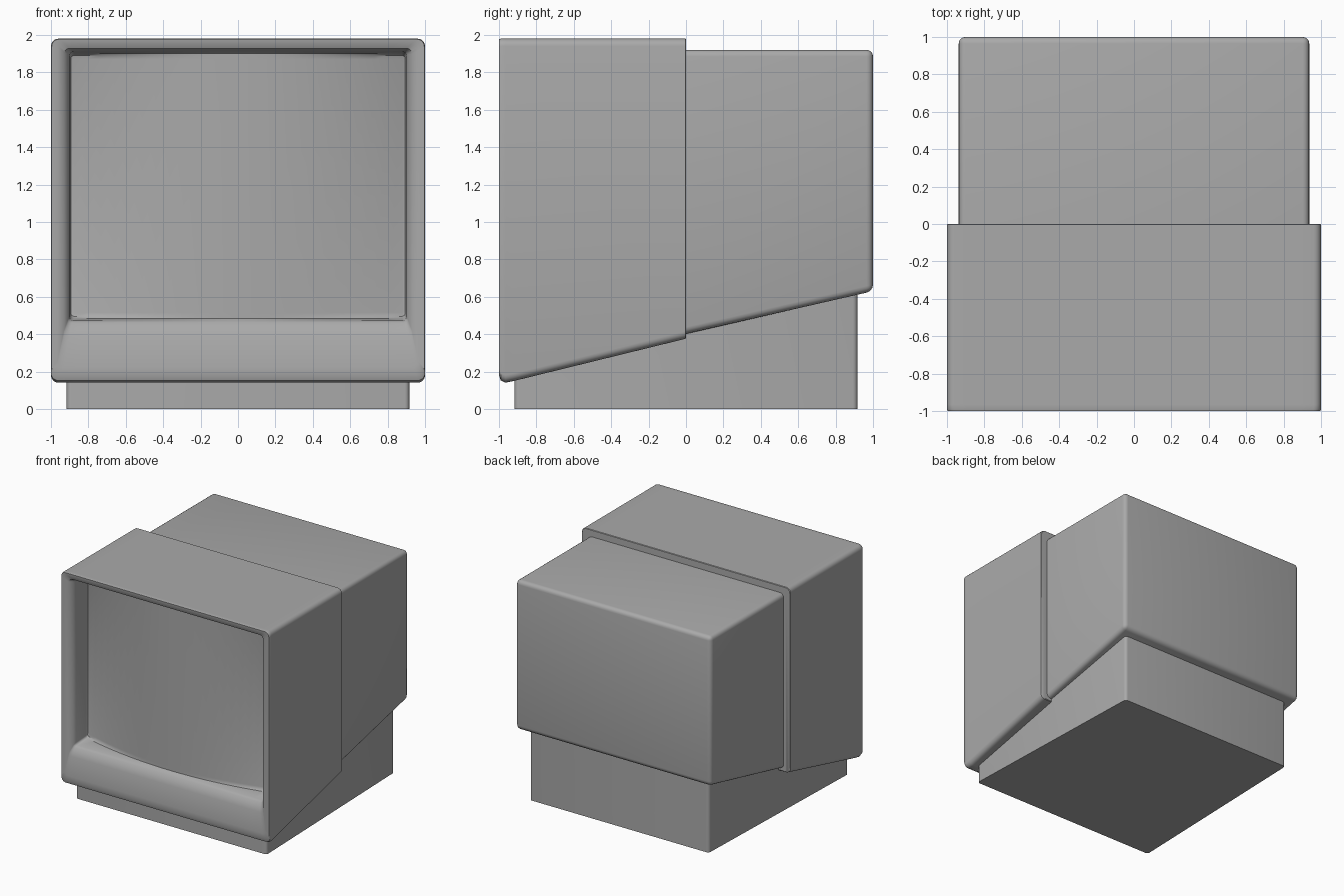
import bpy, bmesh, math

cube = bpy.data.objects.get("Cube")
if cube:
    bpy.data.objects.remove(cube, do_unlink=True)

# One grey plastic for everything
grey = bpy.data.materials.new("grey_plastic")
grey.use_nodes = True
COLOUR = (0.4, 0.4, 0.4, 1)
grey.diffuse_color = COLOUR
grey.node_tree.nodes["Principled BSDF"].inputs["Base Color"].default_value = COLOUR


def finish(name, bm):
    bmesh.ops.recalc_face_normals(bm, faces=bm.faces)
    mesh = bpy.data.meshes.new(name)
    bm.to_mesh(mesh)
    bm.free()
    mesh.materials.append(grey)
    obj = bpy.data.objects.new(name, mesh)
    bpy.context.collection.objects.link(obj)
    bpy.ops.object.select_all(action="DESELECT")
    obj.select_set(True)
    bpy.context.view_layer.objects.active = obj
    bpy.ops.object.shade_smooth_by_angle(angle=math.radians(35))


def rounded_loop(bm, y, half, z0, z1, r, bulge, steps=5, spans=24):
    """Rounded rectangle in the xz plane, bulging forward in the middle."""
    top = []
    for k in range(steps + 1):
        a = math.pi / 2 * k / steps
        top.append((half - r + r * math.cos(a), r * math.sin(a)))
    for k in range(1, spans // 2):
        top.append(((half - r) * (1 - 2 * k / spans), r))
    top.append((0, r))
    top += [(-x, h) for x, h in reversed(top[:-1])]
    points = [(x, z1 - r + h) for x, h in top]
    points += [(x, z0 + r - h) for x, h in reversed(top)]
    return [bm.verts.new((x, y - bulge * (1 - (x / half) ** 2), z)) for x, z in points]


def fill(bm, loop):
    """Close a loop with upright strips."""
    n = len(loop)
    for i in range(n // 2 - 1):
        bm.faces.new((loop[i], loop[i + 1], loop[n - 2 - i], loop[n - 1 - i]))


def prism(name, front_half, back_half, profile, width, pick):
    """Side profile (y, z) extruded across x, with chosen edges rounded."""
    bm = bmesh.new()
    sides = []
    for s in (-1, 1):
        sides.append([bm.verts.new((s * (back_half if y > 0 else front_half), y, z))
                      for y, z in profile])
        bm.faces.new(sides[-1])
    for i in range(len(profile)):
        j = (i + 1) % len(profile)
        bm.faces.new((sides[0][i], sides[0][j], sides[1][j], sides[1][i]))
    bmesh.ops.recalc_face_normals(bm, faces=bm.faces)
    bmesh.ops.bevel(bm, geom=[e for e in bm.edges if pick(e)], offset=width,
                    segments=4, profile=0.5, affect="EDGES")
    finish(name, bm)


# Front housing: loops run from the back, round the rim and into the screen
# (y, half width, bottom, top, corner radius, bulge)
LOOPS = (
    (0.0, 0.996, 0.38, 1.976, 0.04, 0),
    (-0.004, 1.0, 0.375, 1.98, 0.04, 0),
    (-0.92, 1.0, 0.15, 1.98, 0.04, 0),
    (-0.965, 1.0, 0.141, 1.98, 0.04, 0),
    (-0.99, 1.0, 0.152, 1.98, 0.04, 0),
    (-1.0, 0.996, 0.18, 1.977, 0.04, 0),
    (-0.998, 0.965, 0.22, 1.955, 0.035, 0),
    (-0.985, 0.93, 0.39, 1.928, 0.03, 0),
    (-0.955, 0.908, 0.46, 1.915, 0.02, 0),
    (-0.935, 0.9, 0.473, 1.91, 0.02, 0),
    (-0.8, 0.896, 0.484, 1.9, 0.02, 0.12),
    (-0.785, 0.895, 0.495, 1.89, 0.02, 0.135),
    (-0.78, 0.894, 0.515, 1.87, 0.015, 0.14),
)
bm = bmesh.new()
rings = [rounded_loop(bm, *args) for args in LOOPS]
for a, b in zip(rings, rings[1:]):
    for i in range(len(a)):
        j = (i + 1) % len(a)
        bm.faces.new((a[i], a[j], b[j], b[i]))
fill(bm, rings[0])
fill(bm, rings[-1])
finish("front_housing_with_screen", bm)

# Rear housing, rounded on every edge behind the front housing
prism("rear_housing", 0.937, 0.937, ((-0.06, 0.388), (1, 0.63), (1, 1.92), (-0.06, 1.92)),
      0.035, lambda e: max(v.co.y for v in e.verts) > 0)

# Wedge-shaped base, narrower at the back and rounded on its upright corners
prism("base", 0.917, 0.86, ((-0.917, 0), (0.917, 0), (0.917, 0.7), (-0.917, 0.2)),
      0.025, lambda e: abs(e.verts[0].co.z - e.verts[1].co.z) > 0.1
      and abs(e.verts[0].co.y - e.verts[1].co.y) < 0.01)
